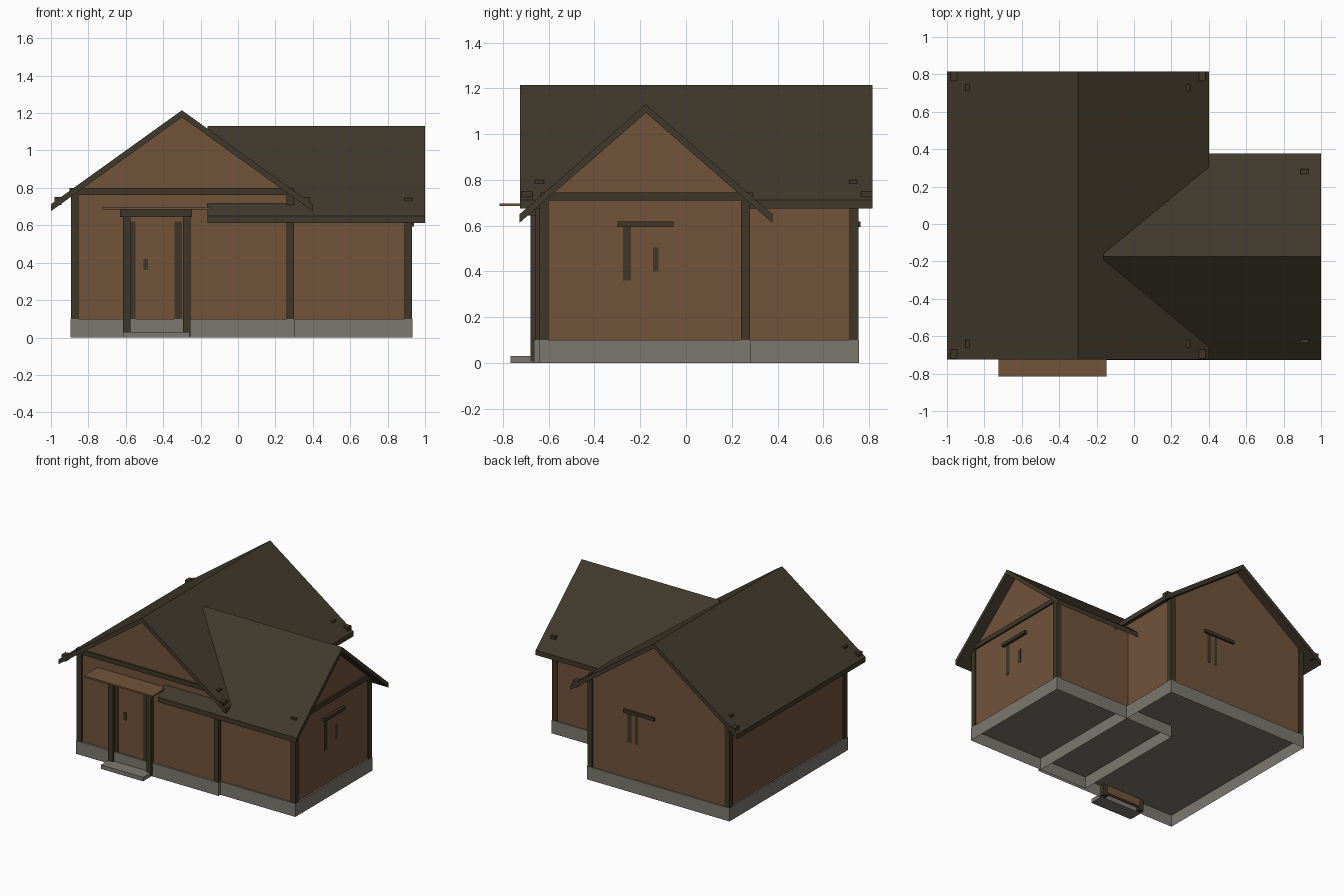
import bpy
from mathutils import Vector

cube = bpy.data.objects.get("Cube")
if cube:
    bpy.data.objects.remove(cube, do_unlink=True)


def material(name, rgb):
    m = bpy.data.materials.new(name)
    m.use_nodes = True
    m.diffuse_color = (*rgb, 1)
    m.node_tree.nodes["Principled BSDF"].inputs["Base Color"].default_value = (*rgb, 1)
    return m


PLASTER = material("brown plaster", (0.165, 0.087, 0.042))
STONE = material("grey stone", (0.2, 0.19, 0.16))
TIMBER = material("dark timber", (0.047, 0.037, 0.021))
ROOF = material("dark roof", (0.051, 0.041, 0.025))


def add_mesh(name, verts, faces, mat):
    mesh = bpy.data.meshes.new(name)
    mesh.from_pydata(verts, [], faces)
    mesh.materials.append(mat)
    obj = bpy.data.objects.new(name, mesh)
    bpy.context.collection.objects.link(obj)
    return obj


def prism(name, profile, axis, start, end, mat):
    """Extrude a (side, height) profile along the x or y axis."""
    def place(u, z, t):
        return Vector((t, u, z)) if axis == "x" else Vector((u, t, z))
    n = len(profile)
    verts = [place(u, z, t) for t in (start, end) for u, z in profile]
    faces = [tuple(range(n)), tuple(range(2 * n - 1, n - 1, -1))]
    faces += [(i, i + n, (i + 1) % n + n, (i + 1) % n) for i in range(n)]
    if axis == "x":
        faces = [f[::-1] for f in faces]
    return add_mesh(name, verts, faces, mat)


def box(name, x, y, z, mat):
    profile = [(x[0], z[0]), (x[1], z[0]), (x[1], z[1]), (x[0], z[1])]
    return prism(name, profile, "y", y[0], y[1], mat)


def skirt(name, path):
    """Upright stone sheet along a plan path, facing right of its direction."""
    verts = [(x, y, z) for x, y in path for z in (0, 0.1)]
    faces = [(2 * i, 2 * i + 2, 2 * i + 3, 2 * i + 1) for i in range(len(path) - 1)]
    return add_mesh(name, verts, faces, STONE)


def house(name, mid, half, eave, peak, axis, start, end):
    """Gabled wall block."""
    profile = [(mid - half, 0.095), (mid + half, 0.095), (mid + half, eave),
               (mid, peak), (mid - half, eave)]
    return prism(name, profile, axis, start, end, PLASTER)


def gable_roof(name, mid, half, eave, peak, axis, start, end, thick=0.037):
    """Folded roof sheet; eave and peak are its top heights."""
    top = [(mid + half, eave), (mid, peak), (mid - half, eave)]
    under = [(u, z - thick) for u, z in reversed(top)]
    return prism(name, under + top, axis, start, end, ROOF)


# Hollow stone bases, open underneath
L, R, F, B = -0.896, 0.302, -0.665, 0.757
WL, WR, WF, WB = -0.1, 0.932, -0.642, 0.282
skirt("main_base", [(L, F), (R, F), (R, B), (L, B), (L, F)])
skirt("wing_base", [(WL, WF), (WR, WF), (WR, WB), (WL, WB)])
skirt("wing_base_inner_end", [(WL, WF), (WL, WB)])
box("main_floor", (L, R), (F, B), (0.09, 0.1), STONE)
box("wing_floor", (R, WR), (WF, WB), (0.09, 0.1), STONE)

# Walls
house("main_walls", -0.3, 0.585, 0.757, 1.185, "y", -0.65, 0.748)
house("wing_walls", -0.178, 0.452, 0.71, 1.1, "x", -0.1, 0.92)

# Roofs
gable_roof("main_roof", -0.3, 0.701, 0.712, 1.215, "y", -0.725, 0.815)
gable_roof("wing_roof", -0.175, 0.552, 0.65, 1.13, "x", -0.162, 1.0)

# Corner posts
P = 0.04
for side, x in (("right", -0.894), ("left", 0.26)):
    for end, y in (("front", -0.66), ("back", 0.715)):
        box(f"main_post_{end}_{side}", (x, x + P), (y, y + P), (0.1, 0.765), TIMBER)
for end, y in (("front", -0.64), ("back", 0.24)):
    box(f"wing_post_{end}", (0.89, 0.93), (y, y + P), (0.1, 0.71), TIMBER)

# Tie beams, whose ends break through the roof
box("front_tie_beam", (-0.9, 0.3), (-0.66, -0.62), (0.763, 0.799), TIMBER)
box("back_tie_beam", (-0.9, 0.3), (0.712, 0.747), (0.763, 0.799), TIMBER)
box("wing_tie_beam", (0.89, 0.933), (-0.635, 0.293), (0.71, 0.745), TIMBER)

# Beam ends at the roof corners
for side, x in (("right", -0.981), ("left", 0.347)):
    for end, y in (("front", -0.72), ("back", 0.765)):
        box(f"beam_end_{end}_{side}", (x, x + 0.036), (y, y + 0.05), (0.708, 0.752), TIMBER)

# Doorway, reaching down behind the base
for side, x in (("right", -0.615), ("left", -0.295)):
    box(f"door_post_{side}", (x, x + P), (-0.68, -0.63), (0.005, 0.645), TIMBER)
box("door_leaf", (-0.575, -0.295), (-0.654, -0.63), (0.03, 0.64), PLASTER)
box("door_lintel", (-0.63, -0.245), (-0.69, -0.64), (0.645, 0.685), TIMBER)
box("door_canopy", (-0.725, -0.148), (-0.815, -0.64), (0.685, 0.697), PLASTER)
box("door_step", (-0.615, -0.26), (-0.768, -0.66), (0, 0.03), STONE)
for x0, x1, z0, z1 in ((-0.575, -0.548, 0.1, 0.62), (-0.34, -0.3, 0.1, 0.62),
                       (-0.505, -0.48, 0.36, 0.42)):
    box("door_strip", (x0, x1), (-0.657, -0.65), (z0, z1), TIMBER)

# Wing window
box("wing_window_lintel", (0.9, 0.942), (-0.3, -0.055), (0.593, 0.617), TIMBER)
for y0, y1, z0, z1 in ((-0.275, -0.24, 0.36, 0.593), (-0.145, -0.12, 0.4, 0.505)):
    box("wing_window_strip", (0.915, 0.922), (y0, y1), (z0, z1), TIMBER)

# Back window
box("back_window_lintel", (-0.265, -0.005), (0.73, 0.763), (0.593, 0.617), TIMBER)
for x, width in ((-0.065, 0.03), (-0.12, 0.024)):
    box("back_window_strip", (x, x + width), (0.743, 0.75), (0.37, 0.595), TIMBER)
